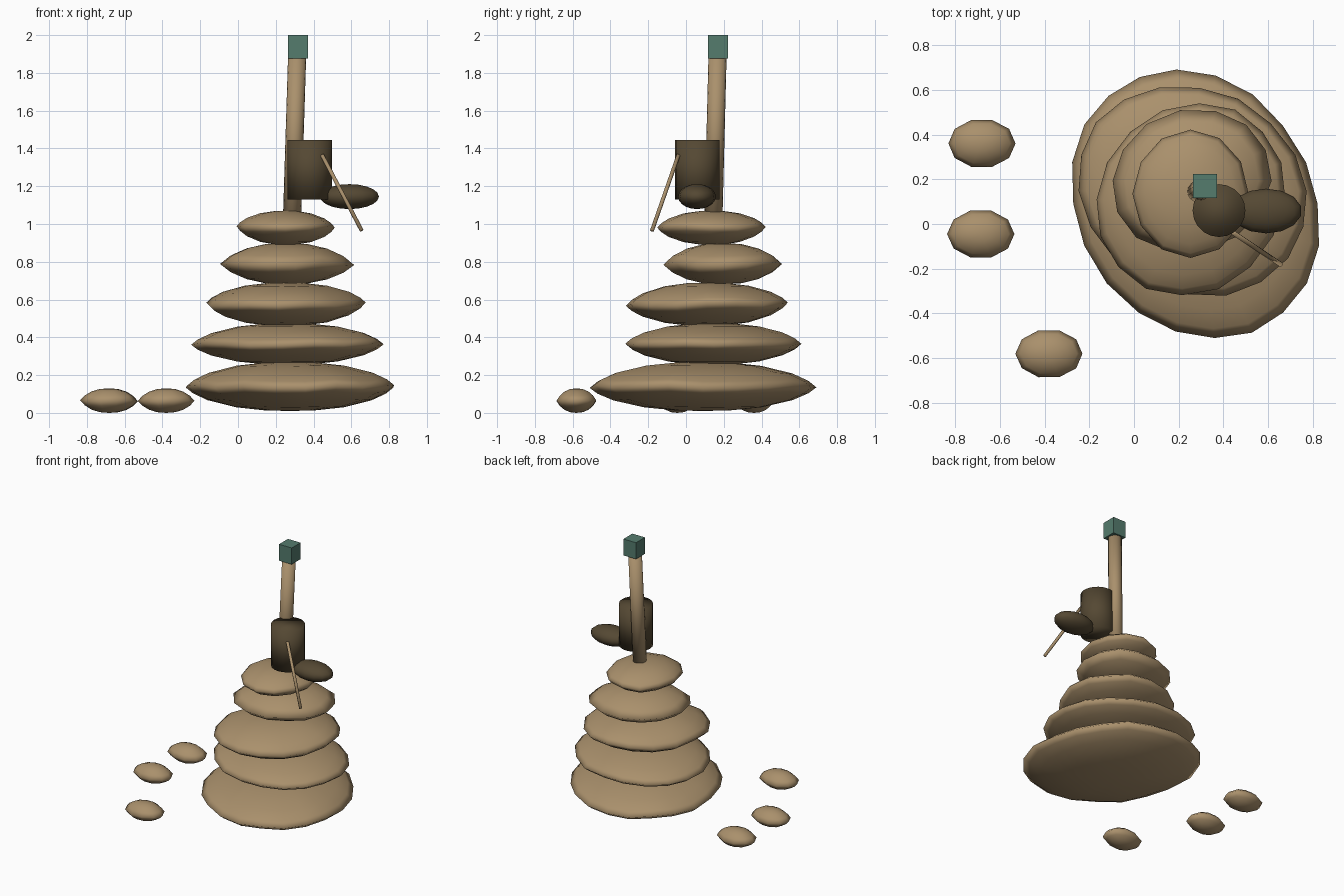
import bpy, bmesh, math, random
from mathutils import Vector

random.seed(4)
cube = bpy.data.objects.get("Cube")
if cube:
    bpy.data.objects.remove(cube)


def material(name, rgb):
    m = bpy.data.materials.new(name)
    m.use_nodes = True
    color = (*rgb, 1)
    m.diffuse_color = color
    m.node_tree.nodes["Principled BSDF"].inputs["Base Color"].default_value = color
    return m


TAN = material("tan", (0.40, 0.28, 0.15))
BROWN = material("dark brown", (0.09, 0.065, 0.033))
TEAL = material("teal", (0.09, 0.20, 0.155))


def add_object(name, bm, mat, smooth=True):
    bmesh.ops.recalc_face_normals(bm, faces=bm.faces[:])
    for f in bm.faces:
        f.smooth = smooth
    mesh = bpy.data.meshes.new(name)
    bm.to_mesh(mesh)
    bm.free()
    mesh.materials.append(mat)
    obj = bpy.data.objects.new(name, mesh)
    bpy.context.collection.objects.link(obj)
    return obj


def stone(name, xs, ys, zs, sides, profile, skew=0.0, wobble=0.01):
    """Lens-shaped pebble with a soft rim, filling the given extents."""
    (cx, a), (cy, b), (cz, c) = [((lo + hi) / 2, (hi - lo) / 2) for lo, hi in (xs, ys, zs)]
    a = math.sqrt(a * a - skew * skew)
    jitter = [(random.uniform(-wobble, wobble), random.uniform(-wobble, wobble))
              for _ in range(sides)]
    # Rings run from the underside, over the rim, to the upper side
    levels = [(r, -h) for r, h in reversed(profile)] + profile[1:]
    bm = bmesh.new()
    rings = []
    for r, h in levels:
        ring = []
        for i, (dr, dz) in enumerate(jitter):
            t = math.tau * i / sides
            k = r * (1 + dr)
            ring.append(bm.verts.new((cx + k * (a * math.cos(t) + skew * math.sin(t)),
                                      cy + k * b * math.sin(t),
                                      cz + c * h + dz * (1 - abs(h)))))
        rings.append(ring)
    for low, high in zip(rings, rings[1:]):
        for i in range(sides):
            j = (i + 1) % sides
            bm.faces.new((low[i], low[j], high[j], high[i]))
    for ring, z in ((rings[0], cz - c), (rings[-1], cz + c)):
        pole = bm.verts.new((cx, cy, z))
        for i in range(sides):
            bm.faces.new((ring[i], ring[(i + 1) % sides], pole))
    return add_object(name, bm, TAN)


def rod(name, start, end, radius, sides, mat):
    start, end = Vector(start), Vector(end)
    axis = end - start
    bm = bmesh.new()
    bmesh.ops.create_cone(bm, cap_ends=True, segments=sides, radius1=radius,
                          radius2=radius, depth=axis.length)
    turn = Vector((0, 0, 1)).rotation_difference(axis).to_matrix()
    bmesh.ops.rotate(bm, verts=bm.verts[:], matrix=turn)
    bmesh.ops.translate(bm, verts=bm.verts[:], vec=(start + end) / 2)
    return add_object(name, bm, mat)


# Stacked stones, widest at the bottom
ROUND = [(1, 0), (0.93, 0.25), (0.79, 0.54), (0.52, 0.84), (0.25, 0.97)]
SHARP = [(1, 0), (0.84, 0.4), (0.6, 0.74), (0.32, 0.94)]
stone("stone_bottom", (-0.28, 0.83), (-0.51, 0.69), (0.01, 0.27), 20, ROUND, -0.085)
stone("stone_second", (-0.25, 0.775), (-0.325, 0.62), (0.255, 0.475), 18, ROUND, -0.06)
stone("stone_third", (-0.17, 0.675), (-0.32, 0.54), (0.46, 0.69), 16, ROUND, 0.04)
stone("stone_fourth", (-0.10, 0.615), (-0.13, 0.515), (0.68, 0.90), 14, SHARP, 0.03)
stone("stone_top", (-0.005, 0.51), (-0.15, 0.42), (0.89, 1.07), 12, ROUND)

# Loose pebbles on the ground
for n, (x, y) in enumerate([(-0.68, 0.36), (-0.685, -0.045), (-0.38, -0.58)]):
    stone(f"pebble_{n + 1}", (x - 0.15, x + 0.15), (y - 0.11, y + 0.11),
          (0.0, 0.13), 10, SHARP, wobble=0.004)

# Leaning mast with a block on top
rod("mast", (0.286, 0.145, 1.03), (0.313, 0.167, 1.89), 0.048, 16, TAN)
bm = bmesh.new()
bmesh.ops.create_cube(bm, size=1)
bmesh.ops.scale(bm, verts=bm.verts[:], vec=(0.107, 0.107, 0.125))
bmesh.ops.translate(bm, verts=bm.verts[:], vec=(0.318, 0.17, 1.9375))
add_object("mast_block", bm, TEAL, smooth=False)

# Dark barrel with an oval lobe and a thin stick
rod("barrel", (0.38, 0.06, 1.13), (0.38, 0.06, 1.445), 0.118, 20, BROWN)
bm = bmesh.new()
bmesh.ops.create_uvsphere(bm, u_segments=14, v_segments=10, radius=1)
bmesh.ops.scale(bm, verts=bm.verts[:], vec=(0.16, 0.1, 0.066))
bmesh.ops.translate(bm, verts=bm.verts[:], vec=(0.59, 0.058, 1.145))
add_object("lobe", bm, BROWN)
rod("stick", (0.445, -0.04, 1.365), (0.655, -0.18, 0.965), 0.011, 8, TAN)
